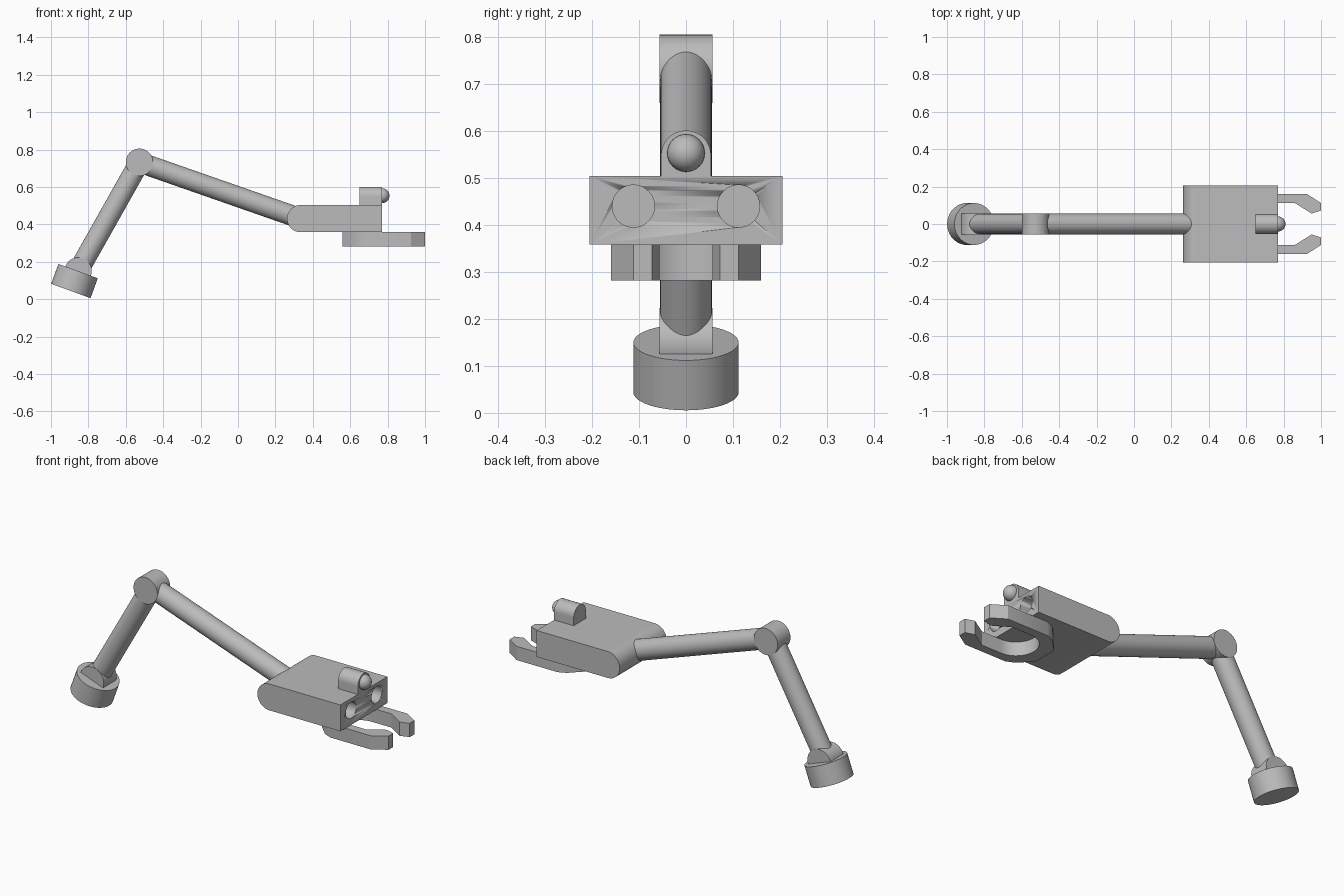
import bpy, bmesh
from math import pi, cos, sin, radians
from mathutils import Vector

cube = bpy.data.objects.get("Cube")
if cube:
    bpy.data.objects.remove(cube, do_unlink=True)

grey = bpy.data.materials.new("plain grey")
grey.use_nodes = True
grey.diffuse_color = (0.5, 0.5, 0.5, 1)
grey.node_tree.nodes["Principled BSDF"].inputs["Base Color"].default_value = (0.5, 0.5, 0.5, 1)


def finish(obj, name):
    obj.name = obj.data.name = name
    obj.data.materials.append(grey)
    bpy.ops.object.select_all(action="DESELECT")
    obj.select_set(True)
    bpy.context.view_layer.objects.active = obj
    bpy.ops.object.shade_smooth_by_angle(angle=radians(30))
    return obj


def rod(name, start, end, radius):
    """Round bar between two points."""
    a, b = Vector(start), Vector(end)
    bpy.ops.mesh.primitive_cylinder_add(vertices=48, radius=radius, depth=(b - a).length,
                                        location=(a + b) / 2)
    obj = bpy.context.object
    obj.rotation_euler = (b - a).to_track_quat("Z", "Y").to_euler()
    return finish(obj, name)


def prism(name, points, offset):
    """Flat outline pushed along an offset."""
    bm = bmesh.new()
    face = bm.faces.new([bm.verts.new(p) for p in points])
    ext = bmesh.ops.extrude_face_region(bm, geom=[face])
    moved = [g for g in ext["geom"] if isinstance(g, bmesh.types.BMVert)]
    bmesh.ops.translate(bm, verts=moved, vec=offset)
    bmesh.ops.recalc_face_normals(bm, faces=bm.faces)
    mesh = bpy.data.meshes.new(name)
    bm.to_mesh(mesh)
    bm.free()
    obj = bpy.data.objects.new(name, mesh)
    bpy.context.collection.objects.link(obj)
    return finish(obj, name)


def arc(cx, cy, r, start, end, steps=24):
    return [(cx + r * cos(start + (end - start) * i / steps),
             cy + r * sin(start + (end - start) * i / steps)) for i in range(steps + 1)]


# Tilted round foot and the two hinges
hinge = Vector((-0.855, 0, 0.15))
elbow = Vector((-0.527, 0, 0.732))
wrist = Vector((0.335, 0, 0.431))
tilt = Vector((sin(radians(20)), 0, cos(radians(20))))
half = Vector((0, 0.056, 0))
rod("foot", hinge - tilt * 0.113, hinge, 0.112)
rod("foot_hinge", hinge - half, hinge + half, 0.073)
rod("elbow_hinge", elbow - half, elbow + half, 0.073)

# Arm bars
rod("lower_arm", hinge, elbow, 0.055)
rod("upper_arm", elbow, wrist, 0.055)

# Head with a rounded back edge
side = [(0.77, 0.358), (0.77, 0.504)] + arc(wrist.x, wrist.z, 0.073, pi / 2, 3 * pi / 2)
head = prism("head", [(x, -0.205, z) for x, z in side], (0, 0.41, 0))

# Two round sockets in the front of the head
for y in (-0.112, 0.112):
    cutter = rod("socket_cutter", (0.66, y, 0.44), (0.85, y, 0.44), 0.045)
    cutter.hide_render = True
    cut = head.modifiers.new("socket", "BOOLEAN")
    cut.operation = "DIFFERENCE"
    cut.solver = "EXACT"
    cut.object = cutter
    bpy.context.view_layer.objects.active = head
    bpy.ops.object.modifier_move_to_index(modifier=cut.name, index=0)
    bpy.ops.object.modifier_apply(modifier=cut.name)
    bpy.data.objects.remove(cutter, do_unlink=True)

# Arched housing and lens on top of the head
arch = [(0.053, 0.5)] + arc(0, 0.548, 0.053, 0, pi) + [(-0.053, 0.5)]
prism("lens_housing", [(0.65, y, z) for y, z in arch], (0.12, 0, 0))
bpy.ops.mesh.primitive_uv_sphere_add(segments=32, ring_count=16, radius=0.04,
                                     location=(0.77, 0, 0.553))
finish(bpy.context.object, "lens")

# Claw: mirrored outline with a round throat
outer = [(0.56, 0.07), (0.63, 0.14), (0.675, 0.16), (0.925, 0.16), (1.0, 0.112),
         (1.0, 0.072), (0.95, 0.056), (0.86, 0.112)]
throat = arc(0.74, 0, 0.112, pi / 2, 3 * pi / 2)
outline = outer + throat + [(x, -y) for x, y in reversed(outer)]
prism("claw", [(x, y, 0.282) for x, y in outline], (0, 0, 0.076))
